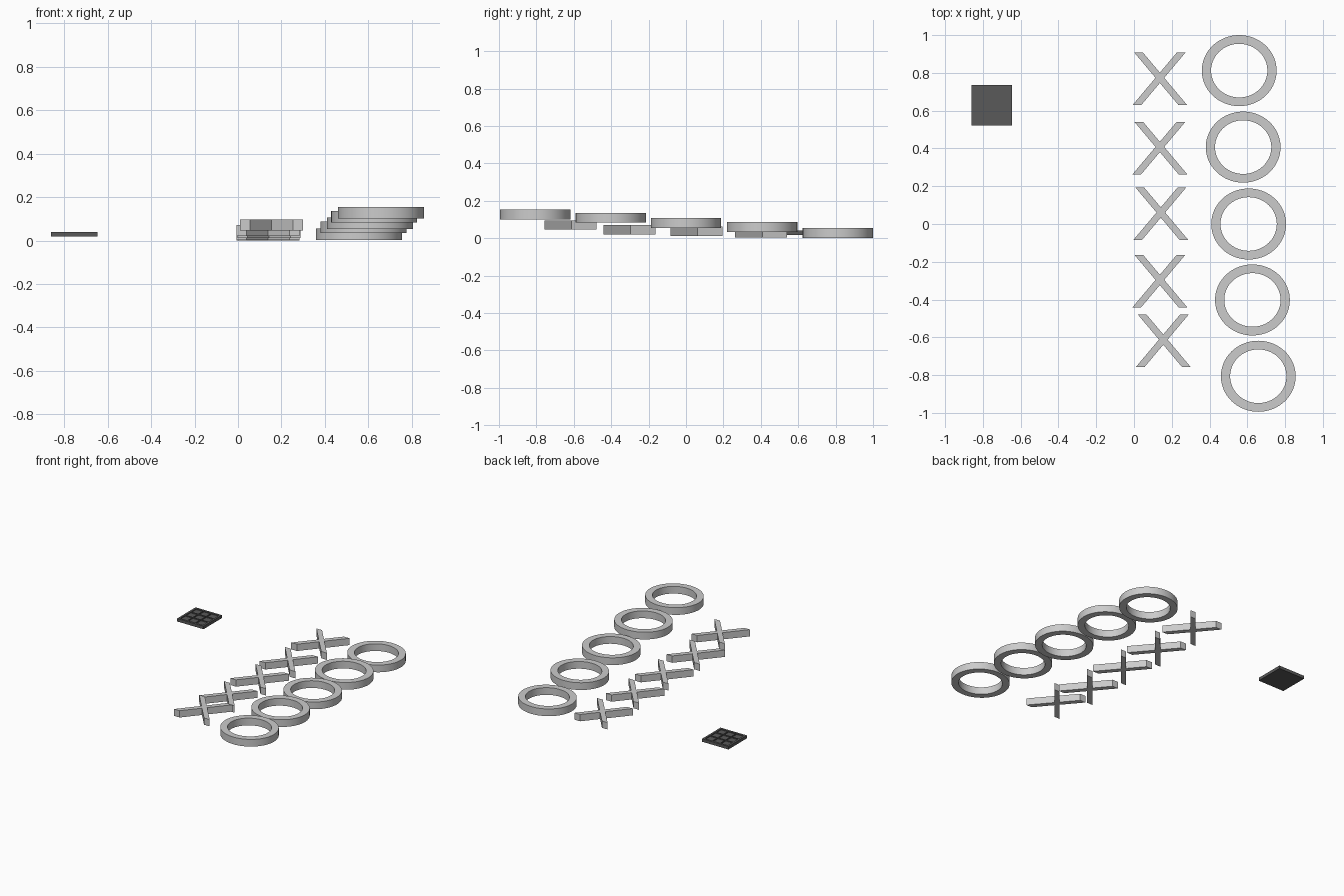
import bpy, bmesh, math
from mathutils import Matrix

if "Cube" in bpy.data.objects:
    bpy.data.objects.remove(bpy.data.objects["Cube"])


def finish(bm, name, smooth=False):
    bmesh.ops.recalc_face_normals(bm, faces=bm.faces)
    me = bpy.data.meshes.new(name)
    bm.to_mesh(me)
    bm.free()
    ob = bpy.data.objects.new(name, me)
    bpy.context.collection.objects.link(ob)
    if smooth:
        bpy.ops.object.select_all(action='DESELECT')
        ob.select_set(True)
        bpy.context.view_layer.objects.active = ob
        bpy.ops.object.shade_smooth_by_angle(angle=math.radians(35))
    return ob


def ring_piece(name, x, y, z, rx=0.198, ry=0.188, wall=0.049, h=0.053, n=72):
    # rectangular section swept round a slightly wide ellipse
    bm = bmesh.new()
    section = [(0, 0), (wall, 0), (wall, h), (0, h)]
    loops = []
    for i in range(n):
        a = 2 * math.pi * i / n
        loops.append([bm.verts.new(((rx - d) * math.cos(a), (ry - d * 0.94) * math.sin(a), k))
                      for d, k in section])
    for i in range(n):
        p, q = loops[i], loops[(i + 1) % n]
        for j in range(4):
            k = (j + 1) % 4
            bm.faces.new((p[j], q[j], q[k], p[k]))
    finish(bm, name, True).location = (x, y, z)


def cross_piece(name, x, y, z, h=0.05):
    # two diagonal strokes with level ends, a little wider at the foot
    s = 0.023
    top, foot, half = 0.135 - s, 0.145 - s, 0.139
    f = top / (top + foot)
    cy = half - 2 * half * f
    notch = s * 2 * half / (top + foot)
    right = [(0, cy + notch), (top - s, half), (top + s, half), (s, cy),
             (foot + s, -half), (foot - s, -half), (0, cy - notch)]
    left = [(-px, py) for px, py in right[-2:0:-1]]
    bm = bmesh.new()
    face = bm.faces.new([bm.verts.new((px, py, 0)) for px, py in right + left])
    ext = bmesh.ops.extrude_face_region(bm, geom=[face])
    bmesh.ops.translate(bm, vec=(0, 0, h),
                        verts=[v for v in ext['geom'] if isinstance(v, bmesh.types.BMVert)])
    finish(bm, name).location = (x, y, z)


# Round playing pieces
for i, p in enumerate([(0.557, 0.812, 0.002), (0.578, 0.407, 0.034), (0.607, 0.0, 0.054),
                       (0.627, -0.402, 0.083), (0.658, -0.806, 0.101)]):
    ring_piece(f"ring_piece_{i + 1}", *p)

# Crossed playing pieces
for i, p in enumerate([(0.137, 0.768, 0.0), (0.137, 0.402, 0.004), (0.142, 0.055, 0.012),
                       (0.137, -0.302, 0.021), (0.155, -0.618, 0.046)]):
    cross_piece(f"cross_piece_{i + 1}", *p)

# Board: slab with nine sunken cells
dark = bpy.data.materials.new("dark_board")
dark.diffuse_color = (0.1, 0.1, 0.1, 1)
dark.use_nodes = True
dark.node_tree.nodes["Principled BSDF"].inputs["Base Color"].default_value = dark.diffuse_color
size, rim, bar, thick, depth = 0.214, 0.015, 0.006, 0.022, 0.007
cell = (size - 2 * rim - 2 * bar) / 3
bm = bmesh.new()
bmesh.ops.create_cube(bm, size=1, matrix=Matrix.Diagonal((size, size, thick, 1)))
cuts = []
for i in range(3):
    start = -size / 2 + rim + i * (cell + bar)
    cuts += [start, start + cell]
for axis in (0, 1):
    for c in cuts:
        co, no = [0, 0, 0], [0, 0, 0]
        co[axis], no[axis] = c, 1
        bmesh.ops.bisect_plane(bm, geom=bm.verts[:] + bm.edges[:] + bm.faces[:],
                               plane_co=co, plane_no=no)
step = cell + bar
cells = []
for fc in bm.faces:
    c = fc.calc_center_median()
    if c.z > thick / 2 - 1e-4 and all(
            min(abs(v - k * step) for k in (-1, 0, 1)) < 1e-4 for v in (c.x, c.y)):
        cells.append(fc)
ext = bmesh.ops.extrude_discrete_faces(bm, faces=cells)
for fc in ext['faces']:
    rim_verts = list(fc.verts)
    bmesh.ops.translate(bm, vec=(0, 0, 0), verts=rim_verts)
bmesh.ops.delete(bm, geom=ext['faces'], context='FACES')
# walls and floors of the cells
edges = [e for e in bm.edges if e.is_boundary]
bmesh.ops.remove_doubles(bm, verts=bm.verts, dist=1e-5)
edges = [e for e in bm.edges if e.is_boundary]
wall = bmesh.ops.extrude_edge_only(bm, edges=edges)
bmesh.ops.translate(bm, vec=(0, 0, -depth),
                    verts=[g for g in wall['geom'] if isinstance(g, bmesh.types.BMVert)])
bmesh.ops.holes_fill(bm, edges=[e for e in bm.edges if e.is_boundary], sides=4)
board = finish(bm, "game_board")
board.location = (-0.753, 0.629, 0.029)
board.data.materials.append(dark)
